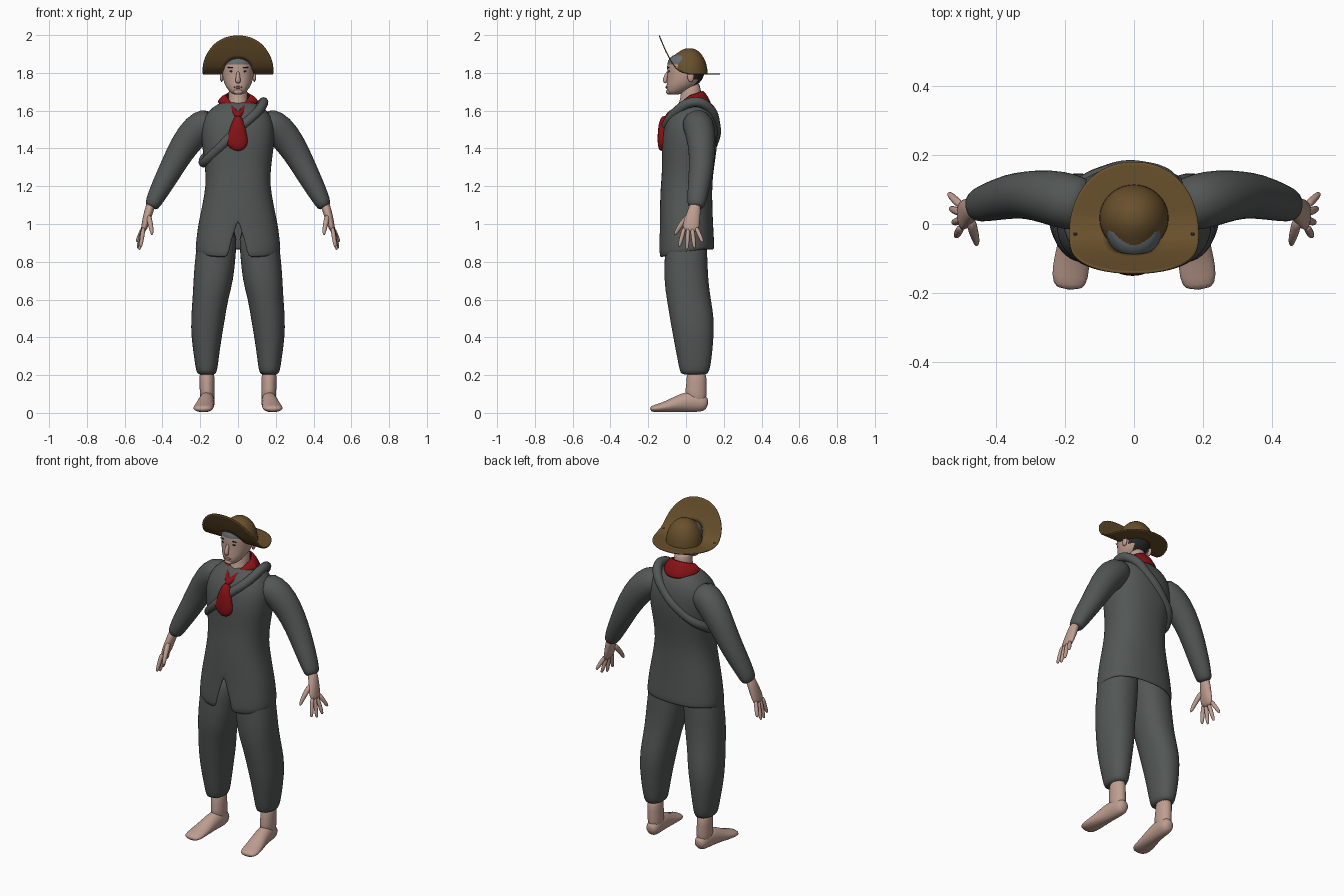
import bpy, bmesh
from math import sin, cos, pi
from mathutils import Vector

cube = bpy.data.objects.get("Cube")
if cube:
    bpy.data.objects.remove(cube)


def material(name, r, g, b):
    m = bpy.data.materials.new(name)
    m.diffuse_color = (r, g, b, 1)
    m.use_nodes = True
    bsdf = m.node_tree.nodes["Principled BSDF"]
    bsdf.inputs["Base Color"].default_value = (r, g, b, 1)
    bsdf.inputs["Roughness"].default_value = 0.8
    return m


cloth = material("grey cloth", .085, .095, .09)
skin = material("skin", .52, .34, .28)
red = material("red scarf", .25, .006, .008)
felt = material("brown felt", .14, .08, .025)
hair = material("dark hair", .02, .02, .022)
band = material("grey band", .13, .15, .16)
lip = material("lips", .32, .16, .14)


def power(v, p):
    return abs(v) ** p * (1 if v >= 0 else -1)


def finish(name, bm, mats, subsurf=1, mirror=False, thickness=0):
    bmesh.ops.recalc_face_normals(bm, faces=bm.faces)
    mesh = bpy.data.meshes.new(name)
    bm.to_mesh(mesh)
    bm.free()
    for m in mats:
        mesh.materials.append(m)
    mesh.shade_smooth()
    ob = bpy.data.objects.new(name, mesh)
    bpy.context.collection.objects.link(ob)
    if mirror:
        ob.modifiers.new("Mirror", "MIRROR").use_mirror_merge = False
    if thickness:
        mod = ob.modifiers.new("Solidify", "SOLIDIFY")
        mod.thickness, mod.offset = thickness, -1
    if subsurf:
        mod = ob.modifiers.new("Subdivision", "SUBSURF")
        mod.levels = mod.render_levels = subsurf
    return ob


def bridge(rings, caps=True, closed=True):
    # Skin a list of point rings
    bm = bmesh.new()
    vs = [[bm.verts.new(p) for p in ring] for ring in rings]
    n = len(vs[0])
    for a, b in zip(vs, vs[1:]):
        for i in range(n if closed else n - 1):
            j = (i + 1) % n
            bm.faces.new((a[i], a[j], b[j], b[i]))
    if caps:
        bm.faces.new(vs[0])
        bm.faces.new(vs[-1])
    return bm


def oval(z, cx, hx, yf, yb, a, p=1):
    # Point on a level section; angle 0 is the front
    return Vector((cx + hx * power(sin(a), p), (yf + yb) / 2 - (yb - yf) / 2 * power(cos(a), p), z))


def stack(rows, p=1, n=24):
    return bridge([[oval(*r, 2 * pi * i / n, p) for i in range(n)] for r in rows])


def tube(points, up, n=12):
    # Limb through (x, y, z, radius across, radius along up)
    c = [Vector(p[:3]) for p in points]
    rings = []
    for k, p in enumerate(points):
        t = c[min(k + 1, len(c) - 1)] - c[max(k - 1, 0)]
        v = t.cross(Vector(up)).normalized()
        w = v.cross(t).normalized()
        rings.append([c[k] + v * p[3] * cos(2 * pi * i / n) + w * p[4] * sin(2 * pi * i / n) for i in range(n)])
    return bridge(rings)


def ball(name, loc, size, mat, mirror=False):
    bm = bmesh.new()
    bmesh.ops.create_uvsphere(bm, u_segments=16, v_segments=10, radius=1)
    for v in bm.verts:
        v.co = Vector(a * b + c for a, b, c in zip(v.co, size, loc))
    return finish(name, bm, [mat], 0, mirror)


def along(keys, col, t):
    # Interpolate a row of keys by the chosen column
    for a, b in zip(keys, keys[1:]):
        if t <= b[col] or b is keys[-1]:
            f = (t - a[col]) / (b[col] - a[col])
            return [x + (y - x) * f for x, y in zip(a, b)]


# Jacket, open at the lower front
rows = [(.85, .226, -.145, .15, .17), (.89, .225, -.145, .15, .14), (.98, .214, -.14, .145, .03),
        (1.02, .206, -.14, .143, 0), (1.1, .19, -.138, .14, 0), (1.2, .17, -.135, .138, 0),
        (1.3, .174, -.125, .148, 0), (1.4, .19, -.13, .165, 0), (1.5, .197, -.122, .17, 0),
        (1.57, .18, -.1, .16, 0), (1.62, .135, -.06, .135, 0), (1.65, .08, -.03, .1, 0)]
n = 32
rings = []
for k, (z, hx, yf, yb, gap) in enumerate(rows):
    ring = []
    for i in range(n + 1):
        a = gap + (2 * pi - 2 * gap) * i / n
        ring.append(oval(z + (-.03 * max(cos(a), -.5) if k == 0 else 0), 0, hx, yf, yb, a, .85))
    rings.append(ring)
bm = bridge(rings, caps=False, closed=False)
bmesh.ops.remove_doubles(bm, verts=bm.verts, dist=.0005)
finish("jacket", bm, [cloth], thickness=.014)

# Sleeves and trousers
finish("sleeves", tube([(.12, .05, 1.55, .07, .075), (.19, .065, 1.525, .088, .085), (.25, .08, 1.465, .084, .08),
                        (.31, .085, 1.375, .073, .07), (.36, .08, 1.28, .064, .066), (.415, .065, 1.18, .054, .058),
                        (.45, .055, 1.11, .043, .05), (.462, .052, 1.085, .034, .042)], (0, 1, 0), 16),
       [cloth], mirror=True)
finish("trouser_legs", stack([(1, .1, .1, -.11, .11), (.85, .118, .108, -.112, .112), (.7, .13, .107, -.118, .118),
                              (.6, .147, .094, -.102, .132), (.5, .159, .091, -.086, .15), (.4, .167, .081, -.068, .147),
                              (.28, .167, .064, -.045, .136), (.22, .166, .056, -.033, .124),
                              (.2, .166, .045, -.024, .112)], .9), [cloth], mirror=True)

# Bedroll slung from the left shoulder to the right side
curve = bpy.data.curves.new("bedroll", "CURVE")
curve.dimensions = "3D"
curve.bevel_depth, curve.bevel_resolution = .026, 3
loop = [(.135, .04, 1.645), (.1, -.055, 1.59), (0, -.108, 1.5), (-.11, -.092, 1.39), (-.18, 0, 1.325),
        (-.165, .09, 1.36), (-.08, .145, 1.43), (.03, .155, 1.53), (.11, .115, 1.62)]
sp = curve.splines.new("BEZIER")
sp.use_cyclic_u = True
sp.bezier_points.add(len(loop) - 1)
for bp, co in zip(sp.bezier_points, loop):
    bp.co = co
    bp.handle_left_type = bp.handle_right_type = "AUTO"
curve.materials.append(cloth)
bpy.context.collection.objects.link(bpy.data.objects.new("bedroll", curve))

# Feet and ankles
finish("feet", tube([(.16, .116, .045, .02, .02), (.16, .1, .048, .038, .044), (.163, .05, .062, .042, .06),
                     (.168, -.02, .055, .045, .053), (.178, -.09, .035, .053, .033), (.186, -.155, .024, .057, .022),
                     (.188, -.192, .02, .04, .014)], (0, 0, 1)), [skin], mirror=True)
finish("ankles", stack([(.04, .162, .035, .03, .105), (.1, .163, .041, -.012, .11), (.15, .164, .038, .005, .108),
                        (.24, .165, .043, .0, .11)]), [skin], mirror=True)

# Hands
finish("palms", tube([(.455, .053, 1.12, .026, .03), (.475, .042, 1.06, .025, .036), (.49, .027, 1.0, .021, .047),
                      (.505, .022, .955, .013, .044)], (0, 1, 0)), [skin], mirror=True)
tips = [(.515, -.036, .88), (.523, .004, .864), (.531, .045, .872), (.536, .088, .905)]
for k, tip in enumerate(tips):
    base, end = Vector((.5, -.008 + .02 * k, .985)), Vector(tip)
    path = [(*base.lerp(end, f), r, r) for f, r in ((0, .013), (.5, .0125), (.85, .011), (1.02, .006))]
    finish("finger_%d" % (k + 1), tube(path, (0, 1, 0), 8), [skin], mirror=True)
finish("thumbs", tube([(.475, .02, 1.05, .018, .018), (.464, -.025, 1.0, .015, .016), (.457, -.047, .965, .012, .013),
                       (.455, -.062, .94, .006, .007)], (0, 1, 0), 8), [skin], mirror=True)

# Neck and head, with hair by region
finish("neck", stack([(1.56, 0, .065, -.085, .08), (1.62, 0, .055, -.045, .08), (1.67, 0, .05, -.025, .08),
                      (1.76, 0, .05, -.03, .08)]), [skin])
bm = stack([(1.684, 0, .025, -.092, -.035), (1.7, 0, .045, -.102, .0), (1.73, 0, .068, -.104, .055),
            (1.765, 0, .08, -.1, .09), (1.805, 0, .085, -.099, .1), (1.845, 0, .085, -.102, .1),
            (1.88, 0, .078, -.092, .092), (1.905, 0, .055, -.05, .065)], .95, 28)
for f in bm.faces:
    c = f.calc_center_median()
    f.material_index = 1 if c.z > 1.72 and c.y > .05 else 2 if c.z > 1.85 else 0
finish("head", bm, [skin, hair, band])
finish("nose", tube([(0, -.094, 1.81, .008, .008), (0, -.107, 1.78, .011, .012), (0, -.113, 1.757, .016, .014),
                     (0, -.104, 1.745, .012, .008)], (0, 1, 0), 10), [skin])
ball("ears", (.087, .025, 1.782), (.009, .018, .03), skin, True)
ball("eyes", (.034, -.09, 1.808), (.012, .004, .005), hair, True)
ball("eyebrows", (.036, -.092, 1.829), (.02, .004, .003), hair, True)
ball("mouth", (0, -.102, 1.724), (.024, .006, .006), lip)
ball("chin", (0, -.09, 1.7), (.026, .016, .015), skin)

# Scarf collar with a V at the front, and its hanging end
inner, outer = [], []
for i in range(33):
    a = 2 * pi * i / 32
    s, v = sin(a), 1 - abs(sin(a))
    if cos(a) > 0:
        inner.append((.062 * s, .02 - .105 * v, 1.685 - .09 * v))
        outer.append((.112 * s, .02 - .145 * v, 1.648 - .09 * v))
    else:
        inner.append((.062 * s, .02 - .07 * cos(a), 1.685 - .025 * cos(a)))
        outer.append((.112 * s, .02 - .122 * cos(a), 1.648 + .028 * cos(a)))
middle = [((Vector(p) + Vector(q)) / 2) * 1 + Vector((0, 0, .014)) for p, q in zip(inner, outer)]
bm = bridge([inner, middle, outer], caps=False, closed=False)
bmesh.ops.remove_doubles(bm, verts=bm.verts, dist=.0005)
finish("scarf_collar", bm, [red], thickness=.012)
finish("scarf_end", stack([(1.385, .002, .018, -.142, -.11), (1.415, -.005, .058, -.15, -.1), (1.45, -.005, .058, -.151, -.1),
                           (1.5, -.002, .044, -.15, -.1), (1.545, 0, .03, -.142, -.09),
                           (1.575, 0, .015, -.128, -.08)], 1, 16), [red])

# Hat: a sheet bent up at the front, with a domed crown
bend = [(-.25, -.139, 1.998), (-.17, -.106, 1.92), (-.1, -.075, 1.86), (-.06, -.05, 1.826), (-.03, -.026, 1.808),
        (.02, .02, 1.797), (.18, .18, 1.797)]
rings = []
for r in (.4, .5, .6, .7, .8, .9, .96, 1):
    ring = []
    for i in range(64):
        a = 2 * pi * i / 64
        _, y, z = along(bend, 0, -.035 - .215 * r * power(cos(a), .92))
        ring.append((.188 * r * power(sin(a), .92), y, z))
    rings.append(ring)
finish("hat_brim", bridge(rings, caps=False), [felt], 0, thickness=.006)
rings = []
for k in range(9):
    h = k / 9 * pi / 2
    ring = []
    for i in range(40):
        p = oval(0, 0, .1 * cos(h), .018 - .098 * cos(h), .018 + .096 * cos(h), 2 * pi * i / 40)
        p.z = along(bend, 1, p.y)[2] * (1 - sin(h)) + 1.932 * sin(h)
        ring.append(p)
    rings.append(ring)
bm = bridge(rings, caps=False)
bm.verts.ensure_lookup_table()
bm.faces.new(bm.verts[-40:])
finish("hat_crown", bm, [felt], 0)
ball("hat_eyelets", (.17, -.03, 1.81), (.006, .006, .004), hair, True)
